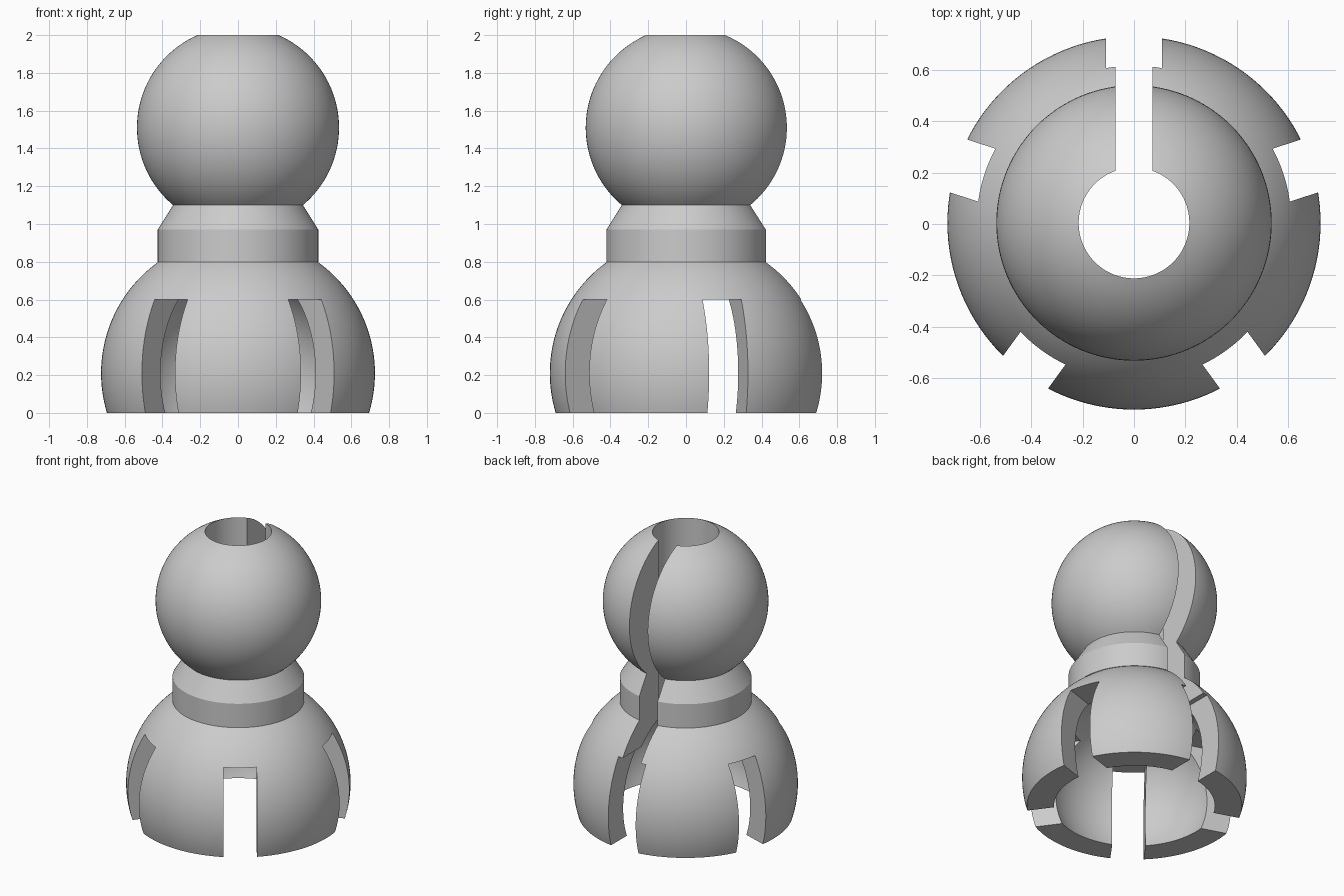
import bpy, bmesh
from math import sin, cos, pi, radians, sqrt, acos
from mathutils import Matrix, Vector

cube = bpy.data.objects.get("Cube")
if cube:
    bpy.data.objects.remove(cube, do_unlink=True)

SEGMENTS = 128
SHIFT_Y = 0.004
BORE = 0.215
BALL_R, BALL_Z = 0.535, 1.51
SHELL_R, SOCKET_R, SHELL_Z = 0.725, 0.56, 0.21
SLOT_TOP = 0.6

grey = bpy.data.materials.new("plain grey")
grey.use_nodes = True
colour = (0.6, 0.6, 0.6, 1)
grey.diffuse_color = colour
grey.node_tree.nodes["Principled BSDF"].inputs["Base Color"].default_value = colour


def arc(radius, centre, z0, z1, steps):
    """Points (radius, height) on a sphere's outline from z0 to z1."""
    a0, a1 = (acos((z - centre) / radius) for z in (z0, z1))
    angles = [a0 + (a1 - a0) * i / steps for i in range(steps + 1)]
    return [(radius * sin(a), centre + radius * cos(a)) for a in angles]


def make_object(name, bm):
    bmesh.ops.recalc_face_normals(bm, faces=bm.faces)
    mesh = bpy.data.meshes.new(name)
    bm.to_mesh(mesh)
    bm.free()
    mesh.materials.append(grey)
    ob = bpy.data.objects.new(name, mesh)
    bpy.context.collection.objects.link(ob)
    return ob


def revolve(name, profile):
    bm = bmesh.new()
    rings = []
    for i in range(SEGMENTS):
        a = 2 * pi * i / SEGMENTS
        rings.append([bm.verts.new((r * cos(a), r * sin(a), z)) for r, z in profile])
    n = len(profile)
    for i in range(SEGMENTS):
        a, b = rings[i], rings[(i + 1) % SEGMENTS]
        for j in range(n):
            k = (j + 1) % n
            bm.faces.new((a[j], b[j], b[k], a[k]))
    return make_object(name, bm)


def cutter(name, width, z0, z1, angle):
    """Radial block reaching outward from the axis."""
    bm = bmesh.new()
    bmesh.ops.create_cube(bm, size=1)
    bmesh.ops.scale(bm, vec=(1, width, z1 - z0), verts=bm.verts)
    bmesh.ops.translate(bm, vec=(0.5, 0, (z0 + z1) / 2), verts=bm.verts)
    bmesh.ops.rotate(bm, matrix=Matrix.Rotation(radians(angle), 3, 'Z'), verts=bm.verts)
    ob = make_object(name, bm)
    ob.hide_render = True
    return ob


# Hollow body: ball, collar, domed shell, socket and bore
socket_top = SHELL_Z + sqrt(SOCKET_R ** 2 - BORE ** 2)
profile = arc(BALL_R, BALL_Z, 2.0, 1.1, 40)
profile += [(0.425, 0.97), (0.425, 0.8)]
profile += arc(SHELL_R, SHELL_Z, 0.8, 0.0, 32)
profile += arc(SOCKET_R, SHELL_Z, 0.0, socket_top, 32)
profile += [(BORE, 2.0)]
# The bore meets the ball's flat top on its rim
profile[0] = (BORE + 0.0005, 2.0)
body = revolve("ball_and_socket_body", profile)

# Five wide slots in the socket and one narrow slit up the back
cutters = [cutter("socket_slot_cutter", 0.216, -0.2, SLOT_TOP, 90 + 72 * i) for i in range(5)]
cutters.append(cutter("back_slit_cutter", 0.144, SLOT_TOP - 0.1, 2.2, 90))

bpy.ops.object.select_all(action='DESELECT')
bpy.context.view_layer.objects.active = body
body.select_set(True)
for c in cutters:
    mod = body.modifiers.new("cut", 'BOOLEAN')
    mod.operation = 'DIFFERENCE'
    mod.solver = 'EXACT'
    mod.object = c
    bpy.ops.object.modifier_apply(modifier=mod.name)
for c in cutters:
    bpy.data.objects.remove(c, do_unlink=True)

body.data.transform(Matrix.Translation(Vector((0, SHIFT_Y, 0))))
bpy.ops.object.shade_smooth_by_angle(angle=radians(25))
